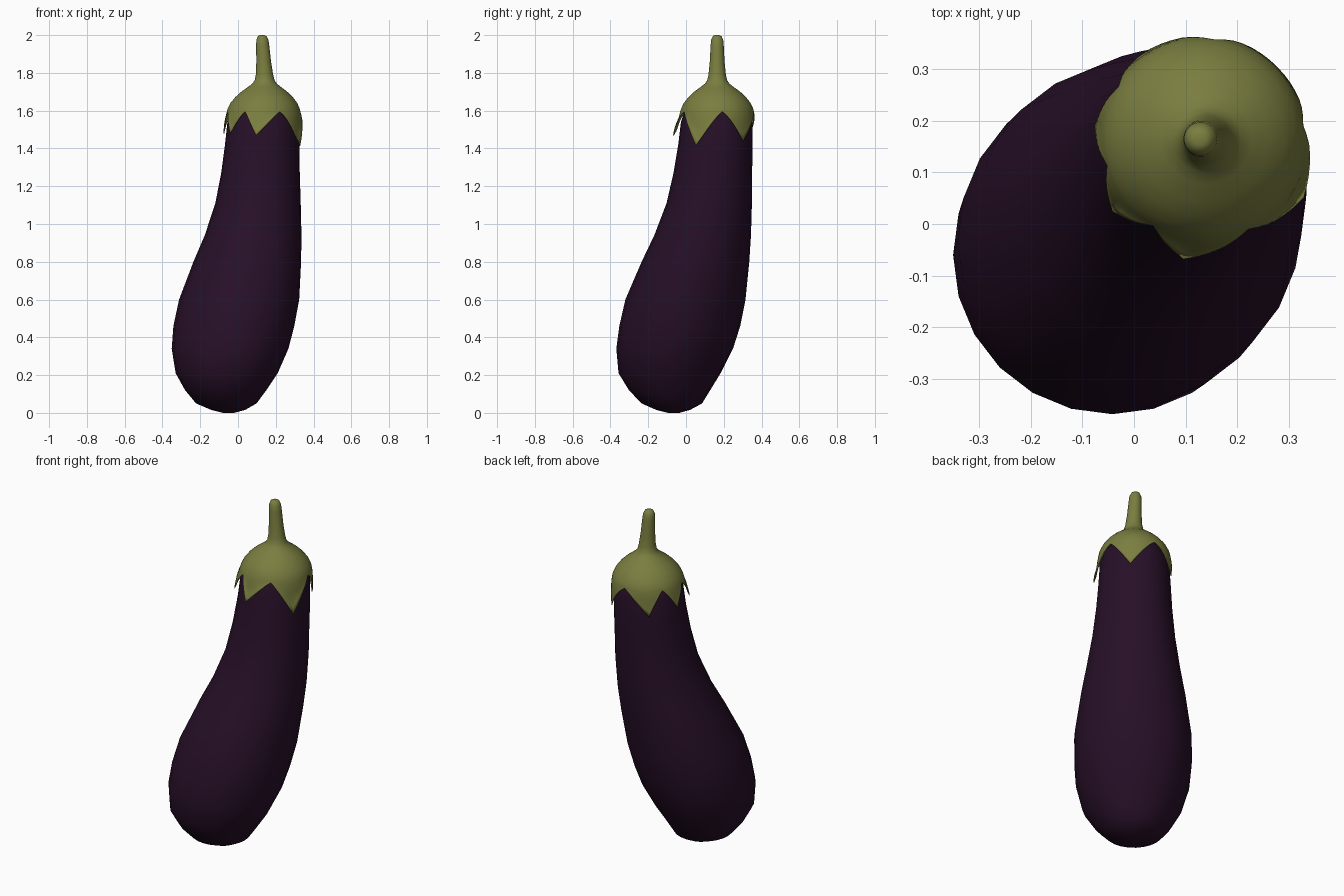
import bpy, bmesh, math

if "Cube" in bpy.data.objects:
    bpy.data.objects.remove(bpy.data.objects["Cube"])


def material(name, col):
    m = bpy.data.materials.new(name)
    m.diffuse_color = (*col, 1)
    m.use_nodes = True
    m.node_tree.nodes["Principled BSDF"].inputs["Base Color"].default_value = m.diffuse_color
    return m


purple = material("dark purple skin", (0.02, 0.005, 0.021))
green = material("olive green stalk", (0.195, 0.208, 0.05))


def loft(name, rings, mat, cap_first=True, cap_last=True):
    """Bridge equally long rings of points; optionally close the ends."""
    bm = bmesh.new()
    loops = [[bm.verts.new(p) for p in r] for r in rings]
    n = len(loops[0])
    for a, b in zip(loops, loops[1:]):
        for i in range(n):
            j = (i + 1) % n
            bm.faces.new((a[i], a[j], b[j], b[i]))
    if cap_first:
        bm.faces.new(loops[0][::-1])
    if cap_last:
        bm.faces.new(loops[-1])
    bmesh.ops.remove_doubles(bm, verts=bm.verts, dist=1e-5)
    bmesh.ops.recalc_face_normals(bm, faces=bm.faces)
    me = bpy.data.meshes.new(name)
    bm.to_mesh(me)
    bm.free()
    me.materials.append(mat)
    for p in me.polygons:
        p.use_smooth = True
    ob = bpy.data.objects.new(name, me)
    bpy.context.collection.objects.link(ob)
    return ob


def ring(z, cx, cy, r, angles):
    return [(cx + r * math.cos(a), cy + r * math.sin(a), z) for a in angles]


# Fruit body: z, centre x, centre y, radius
body = [(0.0, -0.05, -0.065, 0.03), (0.016, -0.052, -0.068, 0.09),
        (0.05, -0.062, -0.075, 0.16), (0.12, -0.065, -0.087, 0.215),
        (0.21, -0.06, -0.087, 0.27), (0.34, -0.042, -0.06, 0.309),
        (0.46, -0.022, -0.033, 0.32), (0.6, 0.006, -0.003, 0.318),
        (0.8, 0.049, 0.05, 0.285), (0.94, 0.08, 0.088, 0.256),
        (1.11, 0.106, 0.123, 0.226), (1.27, 0.119, 0.142, 0.208),
        (1.42, 0.128, 0.156, 0.197), (1.54, 0.133, 0.162, 0.189),
        (1.6, 0.136, 0.165, 0.172), (1.66, 0.137, 0.165, 0.12),
        (1.68, 0.138, 0.165, 0.04)]
circle = [2 * math.pi * i / 24 for i in range(24)]
loft("fruit_body", [ring(*s, circle) for s in body], purple)

# Calyx lobes: tip angle (degrees), tip height, outward flare
lobes = [(-142, 1.48, 0.02), (-99, 1.47, 0.03), (-28, 1.415, 0.025),
         (44, 1.44, 0.006), (125, 1.45, 0.006), (172, 1.48, 0.01)]
STEPS = 14
VALLEY = 1.595
columns = []                       # angle, lower edge height, flare
for i, (a0, z0, f0) in enumerate(lobes):
    a1, z1, f1 = lobes[(i + 1) % len(lobes)]
    if a1 < a0:
        a1 += 360
    for k in range(STEPS):
        u = k / STEPS
        s = abs(2 * u - 1) ** 1.25           # 1 at tips, 0 in the valley
        zt, f = (z0, f0) if u < 0.5 else (z1, f1)
        columns.append((math.radians(a0 + (a1 - a0) * u),
                        VALLEY + (zt - VALLEY) * s, f * s))
angles = [c[0] for c in columns]

# Stem and dome profile: z, centre x, centre y, radius
dome = [(2.0, 0.128, 0.165, 0.012), (1.994, 0.128, 0.165, 0.023),
        (1.975, 0.129, 0.165, 0.032), (1.94, 0.131, 0.165, 0.035),
        (1.86, 0.136, 0.165, 0.039), (1.79, 0.14, 0.165, 0.046),
        (1.76, 0.141, 0.165, 0.053), (1.742, 0.141, 0.165, 0.066),
        (1.725, 0.14, 0.165, 0.088), (1.7, 0.139, 0.165, 0.122),
        (1.672, 0.138, 0.165, 0.152), (1.64, 0.137, 0.165, 0.177),
        (1.61, 0.136, 0.165, 0.191)]
rings = [ring(*s, angles) for s in dome]

# Pointed lobes hugging the shoulder of the fruit
for k in range(1, 7):
    t = k / 6
    r_ring = []
    for a, edge, flare in columns:
        z = 1.61 + (edge - 1.61) * t
        d = min(1, (1.61 - z) / 0.07)
        r = 0.191 + 0.010 * d * (2 - d) + flare * t ** 3
        cx = 0.136 - 0.03 * (1.61 - z)
        cy = 0.165 - 0.035 * (1.61 - z)
        r_ring.append((cx + r * math.cos(a), cy + r * math.sin(a), z))
    rings.append(r_ring)
calyx = loft("calyx_and_stem", rings, green, cap_last=False)
mod = calyx.modifiers.new("thin shell", 'SOLIDIFY')
mod.thickness = 0.004
mod.offset = -1
